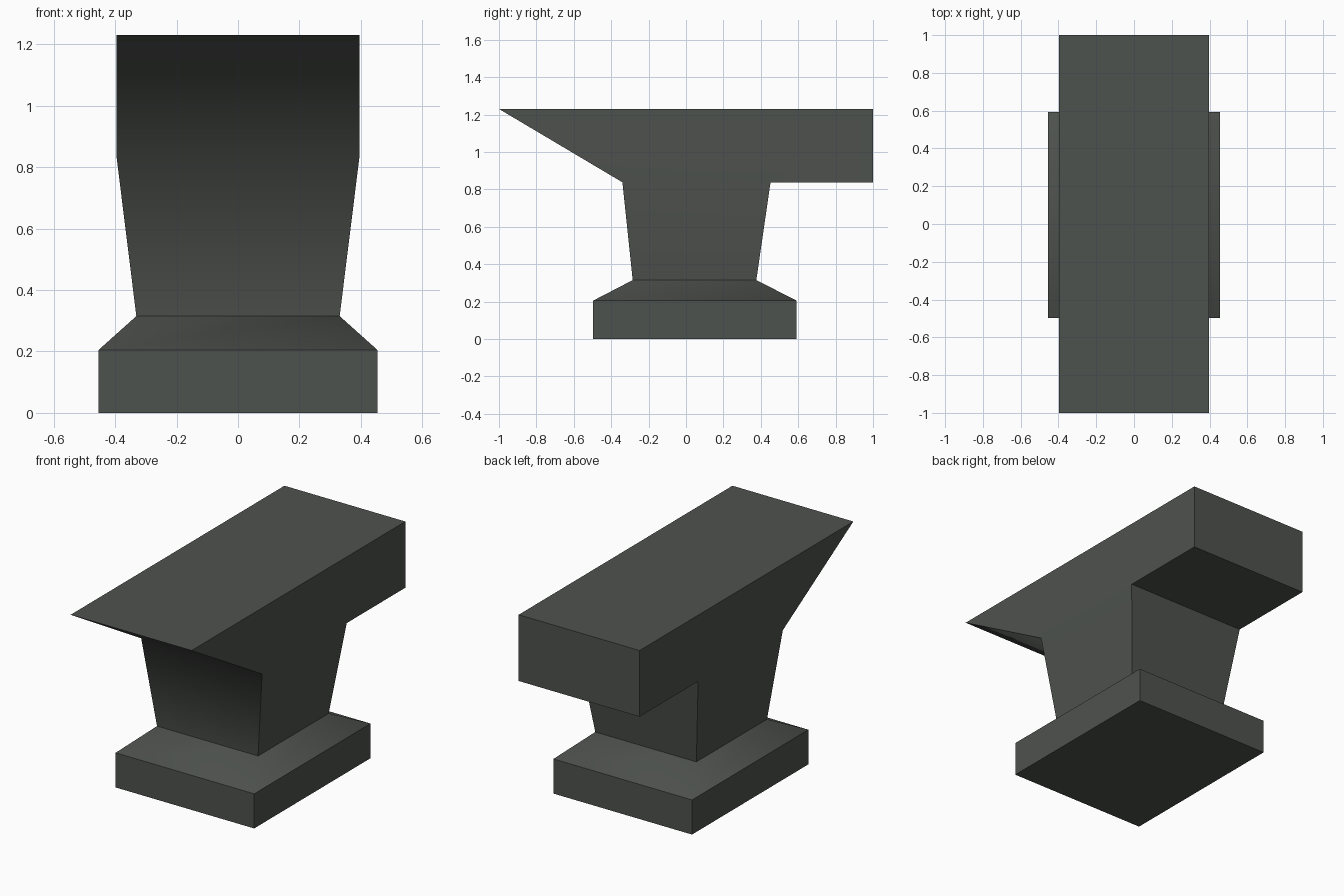
import bpy, bmesh, math

if "Cube" in bpy.data.objects:
    bpy.data.objects.remove(bpy.data.objects["Cube"])

iron = bpy.data.materials.new("dark iron")
iron.diffuse_color = (0.076, 0.084, 0.076, 1)
iron.use_nodes = True
iron.node_tree.nodes["Principled BSDF"].inputs["Base Color"].default_value = iron.diffuse_color

bm = bmesh.new()


def ring(z, half_x, y0, y1):
    """Rectangle of vertices: front left, front right, back right, back left."""
    return [bm.verts.new((x, y, z)) for x, y in
            ((-half_x, y0), (half_x, y0), (half_x, y1), (-half_x, y1))]


# Foot, sloped shoulder and flaring waist as stacked rectangles
FOOT_TOP, WAIST = 0.205, 0.315
HALF = 0.396
rings = [ring(0, 0.454, -0.497, 0.592),
         ring(FOOT_TOP, 0.454, -0.497, 0.592),
         ring(WAIST, 0.331, -0.285, 0.376),
         ring(0.838, HALF, -0.34, 0.452)]
bm.faces.new(rings[0][::-1])
for a, b in zip(rings, rings[1:]):
    for i in range(4):
        j = (i + 1) % 4
        bm.faces.new((a[i], a[j], b[j], b[i]))

# Head: overhanging heel at the back, wedge horn at the front
fl, fr, br, bl = rings[3]
top = ring(1.23, HALF, -1, 1)
heel_r = bm.verts.new((HALF, 1, 0.838))
heel_l = bm.verts.new((-HALF, 1, 0.838))
bm.faces.new(top)
bm.faces.new((fl, fr, top[1], top[0]))
bm.faces.new((br, bl, heel_l, heel_r))
bm.faces.new((heel_r, heel_l, top[3], top[2]))
bm.faces.new((fr, br, heel_r, top[2], top[1]))
bm.faces.new((bl, fl, top[0], top[3], heel_l))
bmesh.ops.recalc_face_normals(bm, faces=bm.faces[:])

# Soft shading on the horn and shoulder corners, crisp edges elsewhere
for f in bm.faces:
    f.smooth = True
for e in bm.edges:
    zs = [v.co.z for v in e.verts]
    level = abs(zs[0] - zs[1]) < 1e-4
    crease = level and min(abs(zs[0] - FOOT_TOP), abs(zs[0] - WAIST)) < 1e-3
    e.smooth = not (crease or e.calc_face_angle() > math.radians(57))

mesh = bpy.data.meshes.new("anvil")
bm.to_mesh(mesh)
bm.free()
mesh.materials.append(iron)
bpy.context.collection.objects.link(bpy.data.objects.new("anvil", mesh))
